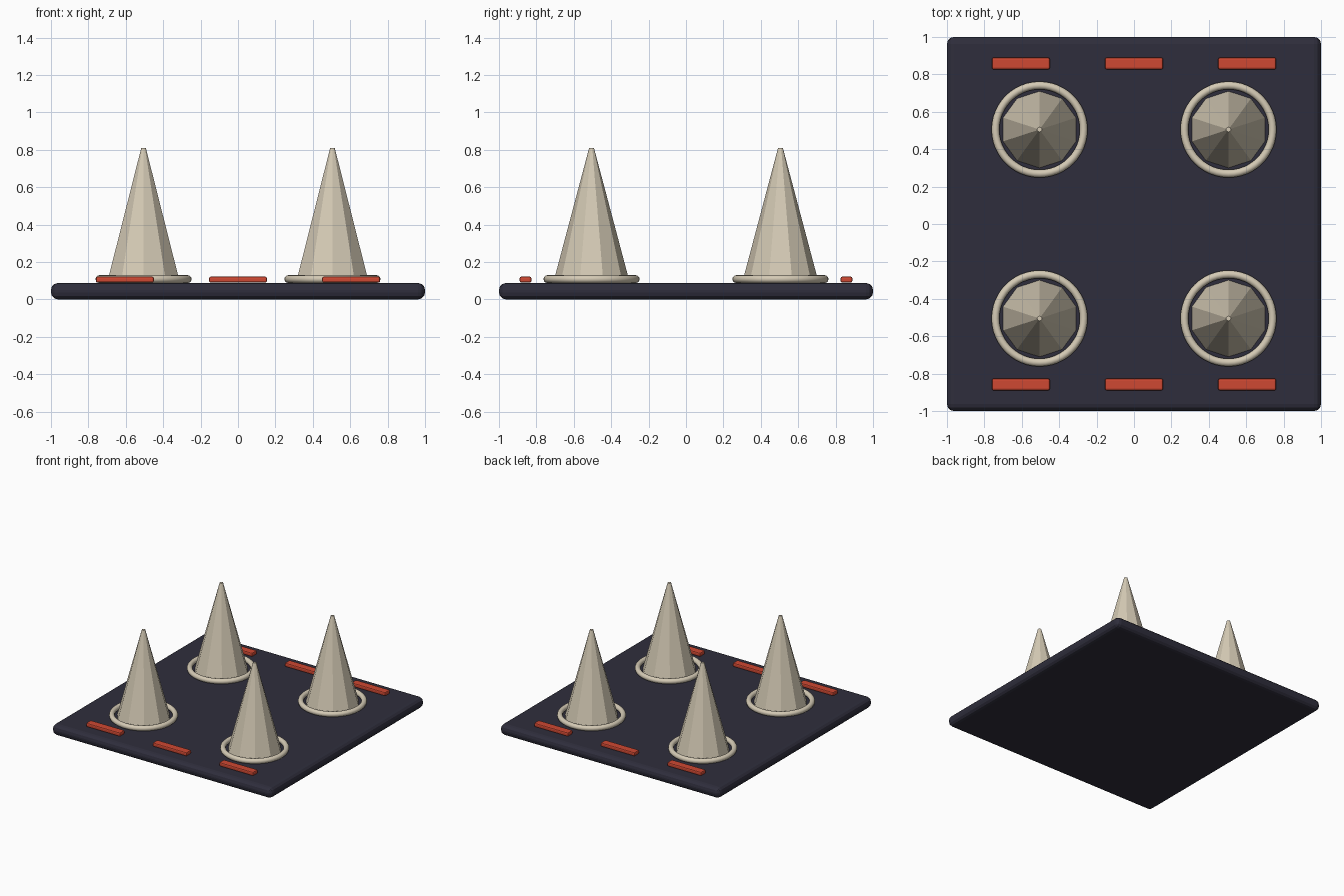
import bpy
import math

old = bpy.data.objects.get("Cube")
if old:
    bpy.data.objects.remove(old, do_unlink=True)


def make_material(name, color):
    mat = bpy.data.materials.new(name)
    mat.use_nodes = True
    mat.diffuse_color = (*color, 1)
    mat.node_tree.nodes["Principled BSDF"].inputs["Base Color"].default_value = (*color, 1)
    return mat


navy = make_material("dark navy", (0.028, 0.027, 0.045))
bone = make_material("bone beige", (0.66, 0.59, 0.46))
red = make_material("warning red", (0.62, 0.065, 0.032))


def finish(name, mat):
    obj = bpy.context.object
    obj.name = name
    obj.data.materials.append(mat)
    return obj


def rounded_box(name, mat, location, size, bevel, segments):
    bpy.ops.mesh.primitive_cube_add(size=1, location=location)
    obj = finish(name, mat)
    obj.scale = size
    bpy.ops.object.transform_apply(location=False, rotation=False, scale=True)
    mod = obj.modifiers.new("rounded edges", "BEVEL")
    mod.width = bevel
    mod.segments = segments
    return obj


# Floor plate
BASE_TOP = 0.088
rounded_box("base_plate", navy, (0, 0, BASE_TOP / 2), (2, 2, BASE_TOP), 0.038, 3)

# Four faceted spikes, each with a loose collar ring
SPIKE_TOP = 0.81
for sx, side in ((-1, "right"), (1, "left")):
    for sy, end in ((-1, "front"), (1, "back")):
        x, y = sx * 0.505, sy * 0.505
        bpy.ops.mesh.primitive_cone_add(
            vertices=10, radius1=0.205, radius2=0.013, depth=SPIKE_TOP - BASE_TOP,
            location=(x, y, (SPIKE_TOP + BASE_TOP) / 2))
        finish(f"spike_{end}_{side}", bone)
        bpy.ops.mesh.primitive_torus_add(
            major_radius=0.236, minor_radius=0.021, major_segments=48,
            minor_segments=12, location=(x, y, 0.109))
        finish(f"collar_{end}_{side}", bone)
        bpy.ops.object.shade_smooth_by_angle(angle=math.radians(40))

# Red marker strips along the front and back edges
for sy, end in ((-1, "front"), (1, "back")):
    for x, place in ((-0.605, "right"), (0, "middle"), (0.605, "left")):
        rounded_box(f"marker_{end}_{place}", red, (x, sy * 0.858, 0.106),
                    (0.31, 0.063, 0.032), 0.009, 2)
